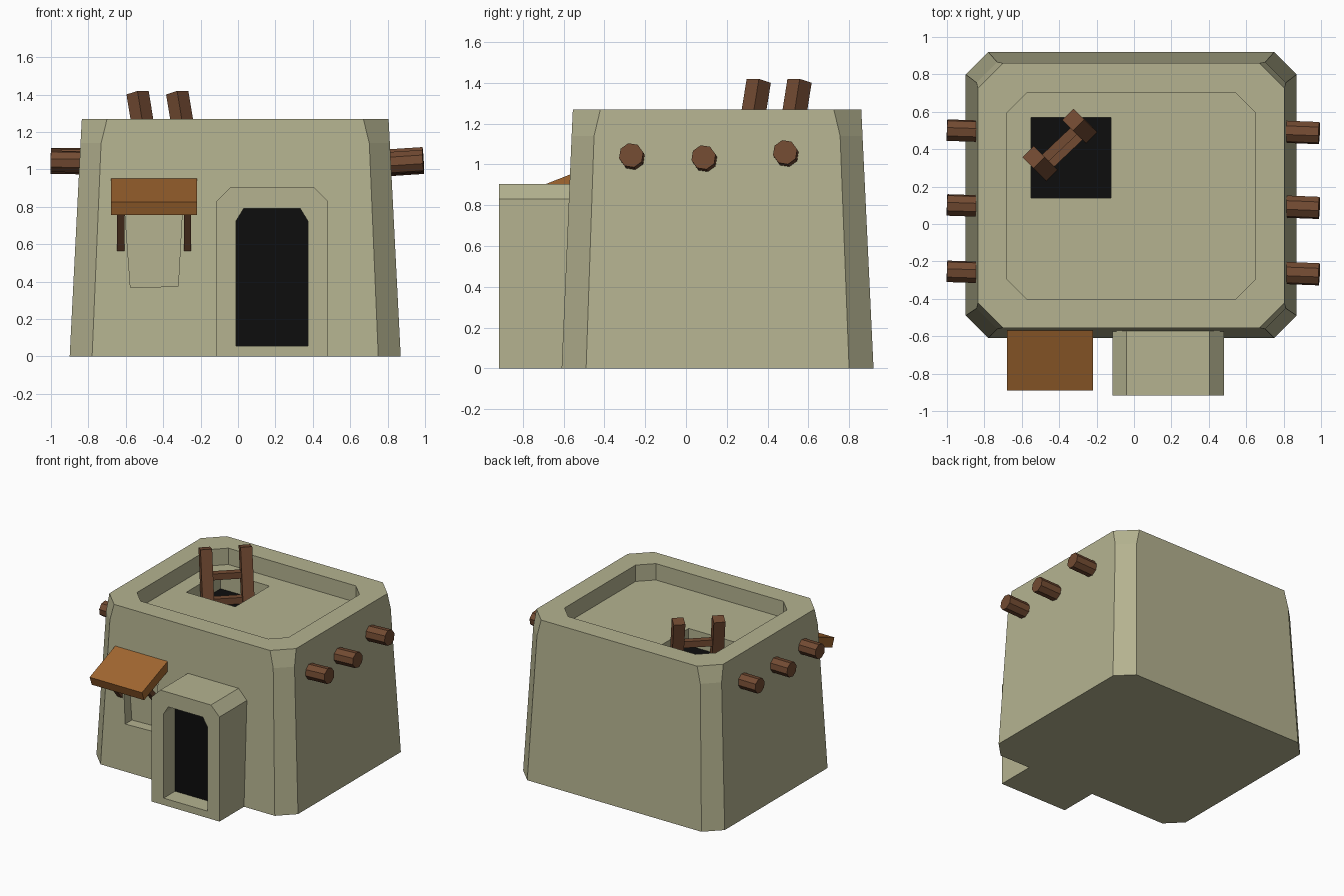
import bpy, bmesh, math
from mathutils import Vector

if "Cube" in bpy.data.objects:
    bpy.data.objects.remove(bpy.data.objects["Cube"])


def material(name, rgb):
    m = bpy.data.materials.new(name)
    m.diffuse_color = (*rgb, 1)
    m.use_nodes = True
    m.node_tree.nodes["Principled BSDF"].inputs["Base Color"].default_value = m.diffuse_color
    return m


CLAY = material("pale_clay", (0.46, 0.45, 0.28))
WOOD = material("dark_wood", (0.17, 0.07, 0.032))
PLANK = material("orange_plank", (0.36, 0.135, 0.03))
BLACK = material("black_opening", (0.004, 0.004, 0.004))


def finish(name, bm, mat):
    bmesh.ops.recalc_face_normals(bm, faces=bm.faces)
    me = bpy.data.meshes.new(name)
    bm.to_mesh(me)
    bm.free()
    me.materials.append(mat)
    ob = bpy.data.objects.new(name, me)
    bpy.context.collection.objects.link(ob)
    return ob


def loft(name, rings, mat):
    """Skin a closed solid through rings of equal point count."""
    bm = bmesh.new()
    vs = [[bm.verts.new(p) for p in r] for r in rings]
    n = len(vs[0])
    for a, b in zip(vs, vs[1:]):
        for i in range(n):
            j = (i + 1) % n
            bm.faces.new((a[i], a[j], b[j], b[i]))
    bm.faces.new(vs[0])
    bm.faces.new(vs[-1])
    return finish(name, bm, mat)


def octagon(x0, x1, y0, y1, c, z):
    return [(x0 + c, y0, z), (x1 - c, y0, z), (x1, y0 + c, z), (x1, y1 - c, z),
            (x1 - c, y1, z), (x0 + c, y1, z), (x0, y1 - c, z), (x0, y0 + c, z)]


def extrude_y(name, outline, y0, y1, mat):
    return loft(name, [[(x, y, z) for x, z in outline] for y in (y0, y1)], mat)


def bar(name, a, b, w, d, side, mat):
    """Square bar from a to b; width w along side, depth d across it."""
    a, b = Vector(a), Vector(b)
    axis = (b - a).normalized()
    s = Vector(side)
    s = (s - axis * s.dot(axis)).normalized()
    t = axis.cross(s)
    corners = [s * (i * w / 2) + t * (j * d / 2)
               for i, j in ((-1, -1), (1, -1), (1, 1), (-1, 1))]
    return loft(name, [[p + c for c in corners] for p in (a, b)], mat)


def pole(name, a, b, r, mat, sides=8):
    a, b = Vector(a), Vector(b)
    axis = (b - a).normalized()
    s = axis.cross(Vector((0, 0, 1))).normalized()
    t = axis.cross(s)
    angles = [2 * math.pi * (i + 0.3) / sides for i in range(sides)]
    return loft(name, [[p + (s * math.cos(q) + t * math.sin(q)) * r for q in angles]
                       for p in (a, b)], mat)


def cut(ob, cutter):
    m = ob.modifiers.new("cut", 'BOOLEAN')
    m.operation, m.solver, m.object = 'DIFFERENCE', 'EXACT', cutter
    bpy.context.view_layer.objects.active = ob
    bpy.ops.object.modifier_apply(modifier=m.name)
    bpy.data.objects.remove(cutter)


# Tapered house body with a sunken roof
house = loft("house_body", [
    octagon(-0.90, 0.87, -0.61, 0.92, 0.12, 0),
    octagon(-0.842, 0.812, -0.561, 0.866, 0.11, 1.14),
    octagon(-0.835, 0.805, -0.555, 0.86, 0.135, 1.27),
    octagon(-0.68, 0.65, -0.40, 0.70, 0.105, 1.27),
    octagon(-0.68, 0.65, -0.40, 0.70, 0.105, 1.14)], CLAY)

# Roof hatch with dark floor
hatch = [(-0.552, 0.14), (-0.122, 0.14), (-0.122, 0.57), (-0.552, 0.57)]
cut(house, loft("hatch_cutter", [[(x, y, z) for x, y in hatch] for z in (1.0, 1.2)], CLAY))
loft("hatch_floor", [[(x, y, z) for x, y in hatch] for z in (0.998, 1.004)], BLACK)

# Window niche
niche = [(-0.575, 0.368), (-0.32, 0.375), (-0.298, 0.78), (-0.605, 0.78)]
cut(house, extrude_y("window_cutter", niche, -0.8, -0.51, CLAY))

# Porch with doorway
porch = extrude_y("porch", [(-0.115, 0), (0.48, 0), (0.48, 0.83), (0.405, 0.905),
                            (-0.04, 0.905), (-0.115, 0.83)], -0.918, -0.53, CLAY)
door = [(-0.01, 0.055), (0.373, 0.055), (0.373, 0.725), (0.333, 0.79),
        (0.03, 0.79), (-0.01, 0.725)]
cut(porch, extrude_y("door_cutter", door, -1.0, -0.77, CLAY))
extrude_y("door_dark", door, -0.775, -0.768, BLACK)

# Roof beam ends on both sides
for i, (y, z) in enumerate(((-0.265, 1.045), (0.09, 1.035), (0.49, 1.06))):
    pole(f"beam_right_{i}", (0.76, y + 0.005, z - 0.015), (0.99, y - 0.004, z), 0.061, WOOD)
    pole(f"beam_left_{i}", (-0.76, y + 0.004, z - 0.005), (-1.0, y + 0.012, z - 0.002), 0.059, WOOD)

# Sloping awning and its diagonal brackets
tilt = math.atan(0.39)
down = Vector((0, math.sin(tilt), -math.cos(tilt))) * 0.0375
bar("awning", Vector((-0.45, -0.89, 0.825)) + down, Vector((-0.45, -0.55, 0.958)) + down,
    0.46, 0.075, (1, 0, 0), PLANK)
for side, x in (("left", -0.626), ("right", -0.27)):
    bar(f"awning_bracket_{side}", (x, -0.56, 0.565), (x, -0.77, 0.81), 0.04, 0.04, (1, 0, 0), WOOD)

# Leaning ladder in the hatch
along = Vector((1, 1, 0)).normalized()
feet = (Vector((-0.465, 0.285, 0.97)), Vector((-0.252, 0.487, 0.97)))
tops = (Vector((-0.537, 0.357, 1.41)), Vector((-0.325, 0.557, 1.41)))
for i in range(2):
    bar(f"ladder_post_{i}", feet[i], tops[i], 0.085, 0.085, along, WOOD)
for i, z in enumerate((1.03, 1.21)):
    f = (z - 0.97) / 0.44
    bar(f"ladder_rung_{i}", feet[0].lerp(tops[0], f), feet[1].lerp(tops[1], f),
        0.05, 0.05, (0, 0, 1), WOOD)
